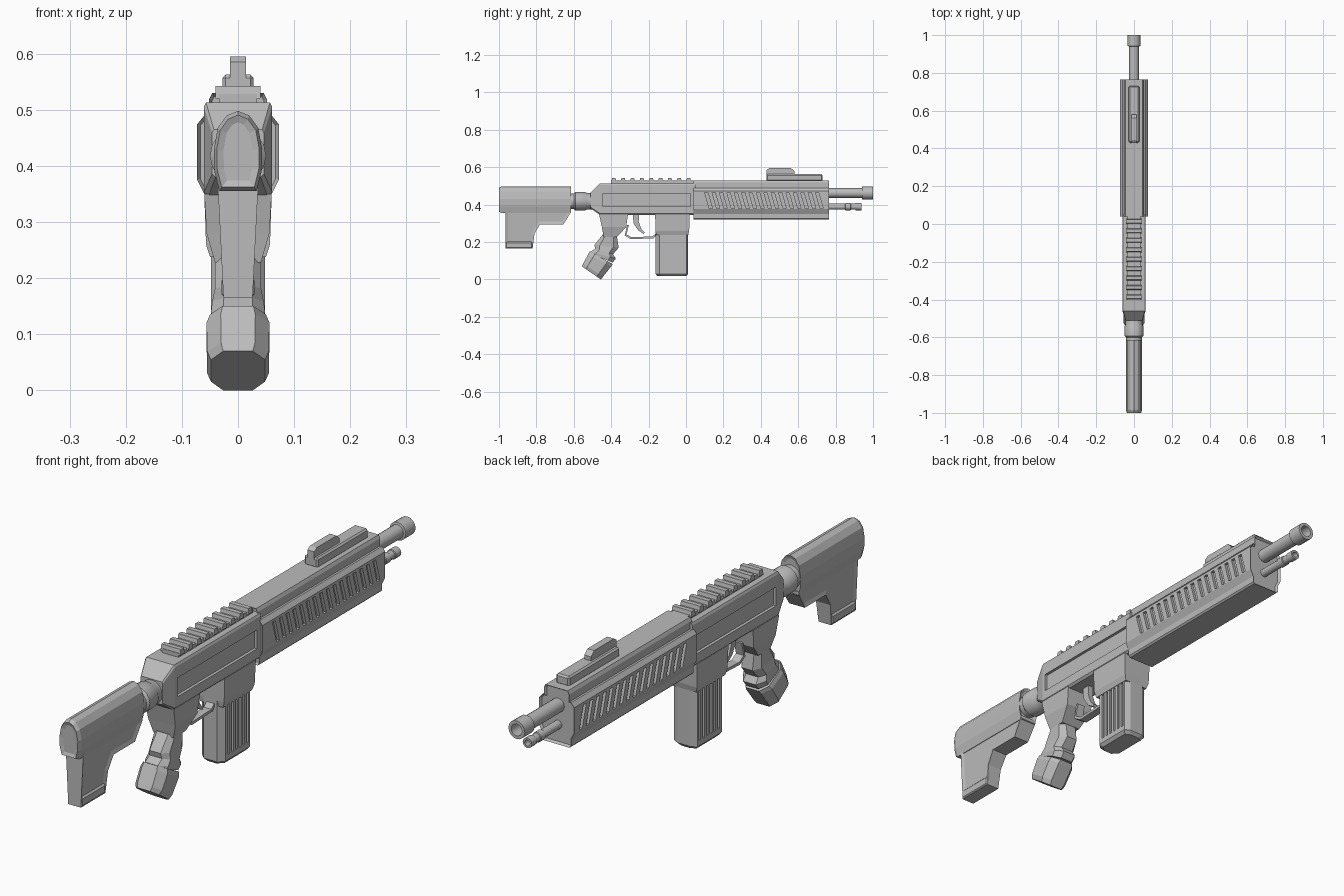
import bpy, bmesh, math

cube = bpy.data.objects.get("Cube")
if cube:
    bpy.data.objects.remove(cube, do_unlink=True)

grey = bpy.data.materials.new("mid_grey")
grey.use_nodes = True
COLOUR = (0.5, 0.5, 0.5, 1)
grey.diffuse_color = COLOUR
grey.node_tree.nodes["Principled BSDF"].inputs["Base Color"].default_value = COLOUR


def add_loft(bm, rings):
    """Skin a list of equal-length point rings and cap both ends."""
    rows = [[bm.verts.new(p) for p in ring] for ring in rings]
    n = len(rows[0])
    for a, b in zip(rows, rows[1:]):
        for i in range(n):
            j = (i + 1) % n
            bm.faces.new((a[i], a[j], b[j], b[i]))
    return [bm.faces.new(rows[0]), bm.faces.new(rows[-1])]


def finish(name, bm, smooth=False):
    bmesh.ops.recalc_face_normals(bm, faces=bm.faces)
    mesh = bpy.data.meshes.new(name)
    bm.to_mesh(mesh)
    bm.free()
    mesh.materials.append(grey)
    ob = bpy.data.objects.new(name, mesh)
    bpy.context.collection.objects.link(ob)
    if smooth:
        bpy.ops.object.select_all(action="DESELECT")
        ob.select_set(True)
        bpy.context.view_layer.objects.active = ob
        bpy.ops.object.shade_smooth_by_angle(angle=math.radians(35))
    return ob


def loft(name, rings, inset=None, smooth=False):
    bm = bmesh.new()
    caps = add_loft(bm, rings)
    bmesh.ops.recalc_face_normals(bm, faces=bm.faces)
    if inset:
        for cap in caps:
            bmesh.ops.inset_region(bm, faces=[cap], thickness=inset[0], depth=-inset[1],
                                   use_even_offset=True)
    return finish(name, bm, smooth)


def side_rings(profile, x0, x1):
    return [[(x, y, z) for y, z in profile] for x in (x0, x1)]


def prism(name, profile, half, bevel=0.0, **kw):
    ob = loft(name, side_rings(profile, -half, half), **kw)
    if bevel:
        mod = ob.modifiers.new("bevel", "BEVEL")
        mod.width = bevel
        mod.segments = 1
    return ob


def rect(y0, y1, z0, z1):
    return [(y0, z0), (y1, z0), (y1, z1), (y0, z1)]


def mirrored(half, y):
    """Full cross-section ring from its +x half, listed bottom to top."""
    return [(x, y, z) for x, z in half] + [(-x, y, z) for x, z in reversed(half) if x > 0]


def tube(name, z, stations, sides=16):
    rings = [[(r * math.cos(2 * math.pi * i / sides), y, z + r * math.sin(2 * math.pi * i / sides))
              for i in range(sides)] for r, y in stations]
    return loft(name, rings, smooth=True)


def cut_sides(target, profiles, inner, outer):
    """Recess side profiles into both flanks of a part."""
    bm = bmesh.new()
    for profile in profiles:
        for s in (-1, 1):
            add_loft(bm, side_rings(profile, s * inner, s * outer))
    cutter = finish("cutter", bm)
    cutter.hide_render = True
    mod = target.modifiers.new("recess", "BOOLEAN")
    mod.operation = "DIFFERENCE"
    mod.solver = "EXACT"
    mod.object = cutter
    graph = bpy.context.evaluated_depsgraph_get()
    mesh = bpy.data.meshes.new_from_object(target.evaluated_get(graph))
    target.modifiers.clear()
    target.data = mesh
    bpy.data.objects.remove(cutter, do_unlink=True)


# Receiver with tapered rear and long side recess
def body_half(w, low, high, c):
    return [(w - c, low), (w, low + c), (w, high - c), (w - c / 2, high)]


receiver = loft("receiver", [
    mirrored(body_half(0.046, 0.38, 0.465, 0.006), -0.51),
    mirrored(body_half(0.061, 0.345, 0.513, 0.008), -0.46),
    mirrored(body_half(0.061, 0.345, 0.513, 0.008), 0.05)])
cut_sides(receiver, [rect(-0.445, 0.025, 0.39, 0.46)], 0.05, 0.08)

# Top rail with teeth
prism("rail_base", rect(-0.4, 0.04, 0.505, 0.528), 0.034)
for i in range(9):
    y = -0.4 + i * 0.05
    prism("rail_tooth", [(y, 0.52), (y + 0.028, 0.52), (y + 0.023, 0.542), (y + 0.005, 0.542)], 0.04)

# Handguard with slanted vents
guard_half = [(0.054, 0.32), (0.06, 0.326), (0.06, 0.35), (0.073, 0.376), (0.073, 0.474),
              (0.06, 0.49), (0.052, 0.49), (0.052, 0.518), (0.046, 0.53)]
guard = loft("handguard", [mirrored(guard_half, y) for y in (0.04, 0.765)], inset=(0.006, 0.01))
vents = []
for i in range(16):
    y = 0.1 + i * 0.0395
    vents.append([(y, 0.464), (y + 0.017, 0.464), (y + 0.041, 0.38), (y + 0.024, 0.38)])
cut_sides(guard, vents, 0.062, 0.09)

# Front sight
prism("sight_base", rect(0.43, 0.73, 0.525, 0.563), 0.028, bevel=0.006)
prism("sight_cap", [(0.43, 0.555), (0.58, 0.555), (0.58, 0.578), (0.562, 0.595),
                    (0.445, 0.595), (0.43, 0.585)], 0.014)

# Barrel and lower tube, both hollow at the end
tube("barrel", 0.462, [(0.026, 0.74), (0.026, 0.94), (0.034, 0.942), (0.034, 1.0),
                       (0.022, 1.0), (0.022, 0.95)])
tube("lower_tube", 0.389, [(0.016, 0.74), (0.016, 0.85), (0.019, 0.852), (0.019, 0.88),
                           (0.016, 0.882), (0.016, 0.905), (0.019, 0.907), (0.019, 0.937),
                           (0.011, 0.937), (0.011, 0.91)], 12)

# Stock neck
tube("stock_neck", 0.418, [(0.042, -0.65), (0.042, -0.6), (0.05, -0.592), (0.05, -0.54),
                           (0.044, -0.53), (0.044, -0.5)])

# Stock: oval body, recessed butt and shaped lower leg
oval = [(0.033, 0.355), (0.042, 0.39), (0.043, 0.43), (0.036, 0.468), (0.02, 0.49), (0, 0.498)]
small = [(x * 0.88, 0.425 + (z - 0.425) * 0.9) for x, z in oval]
loft("stock_body", [mirrored(small, -1.0), mirrored(oval, -0.985), mirrored(oval, -0.615)],
     inset=(0.012, 0.005))
leg_profile = [(-0.965, 0.37), (-0.965, 0.165), (-0.82, 0.165), (-0.81, 0.245),
               (-0.78, 0.295), (-0.655, 0.295), (-0.615, 0.36), (-0.615, 0.37)]
leg = [[(s * (0.026 + (z - 0.165) * 0.05), y, z) for y, z in leg_profile] for s in (-1, 1)]
loft("stock_leg", leg, inset=(0.014, 0.005))
prism("stock_toe", rect(-0.965, -0.82, 0.165, 0.202), 0.029, bevel=0.006)

# Grip: chamfered sections from the receiver down to the flared base
def grip_ring(back, front, w):
    ring = []
    for x, t in ((0.55, 0), (1, 0.22), (1, 0.78), (0.55, 1)):
        y, z = (b + (f - b) * t for b, f in zip(back, front))
        ring.append((x * w, y, z))
    return ring + [(-x, y, z) for x, y, z in reversed(ring)]


loft("grip", [grip_ring(*s) for s in (
    ((-0.445, 0.24), (-0.37, 0.235), 0.041),
    ((-0.49, 0.185), (-0.36, 0.17), 0.041),
    ((-0.485, 0.165), (-0.39, 0.135), 0.046),
    ((-0.51, 0.148), (-0.375, 0.112), 0.048),
    ((-0.512, 0.142), (-0.392, 0.09), 0.046))])
loft("grip_base", [grip_ring(*s) for s in (
    ((-0.515, 0.15), (-0.392, 0.082), 0.05),
    ((-0.523, 0.135), (-0.4, 0.07), 0.056),
    ((-0.55, 0.085), (-0.443, 0.015), 0.055),
    ((-0.557, 0.07), (-0.455, 0.0), 0.048))])


def block_ring(y0, y1, z, w, z1=None):
    z1 = z if z1 is None else z1
    return [(-w, y0, z), (w, y0, z), (w, y1, z1), (-w, y1, z1)]


loft("grip_mount", [block_ring(-0.465, -0.31, 0.35, 0.06),
                    block_ring(-0.45, -0.32, 0.28, 0.056),
                    block_ring(-0.44, -0.368, 0.228, 0.041)])

# Trigger and its guard
prism("trigger_guard", [(-0.315, 0.29), (-0.328, 0.235), (-0.295, 0.215), (-0.175, 0.22),
                        (-0.155, 0.24), (-0.155, 0.252), (-0.18, 0.23), (-0.292, 0.226),
                        (-0.318, 0.241), (-0.306, 0.29)], 0.016)
prism("trigger", [(-0.285, 0.35), (-0.28, 0.3), (-0.255, 0.262), (-0.225, 0.243),
                  (-0.222, 0.252), (-0.24, 0.272), (-0.253, 0.31), (-0.25, 0.35)], 0.011)

# Magazine well and ribbed magazine
loft("magazine_well", [block_ring(-0.165, 0.02, 0.35, 0.06),
                       block_ring(-0.163, 0.017, 0.26, 0.057),
                       block_ring(-0.16, 0.012, 0.238, 0.05)])


def mag_ring(z, shrink):
    w, y0, y1, c = 0.048 - shrink, -0.163 + shrink, 0.012 - shrink, 0.02
    ring = [(w - c, y0, z), (w, y0 + c, z), (w, y1 - c / 2, z), (w - c, y1, z)]
    return ring + [(-x, y, z) for x, y, z in reversed(ring)]


magazine = loft("magazine", [mag_ring(0.27, 0), mag_ring(0.03, 0), mag_ring(0.018, 0.01)])
cut_sides(magazine, [rect(-0.128 + i * 0.022, -0.118 + i * 0.022, 0.05, 0.236)
                     for i in range(6)], 0.041, 0.07)
